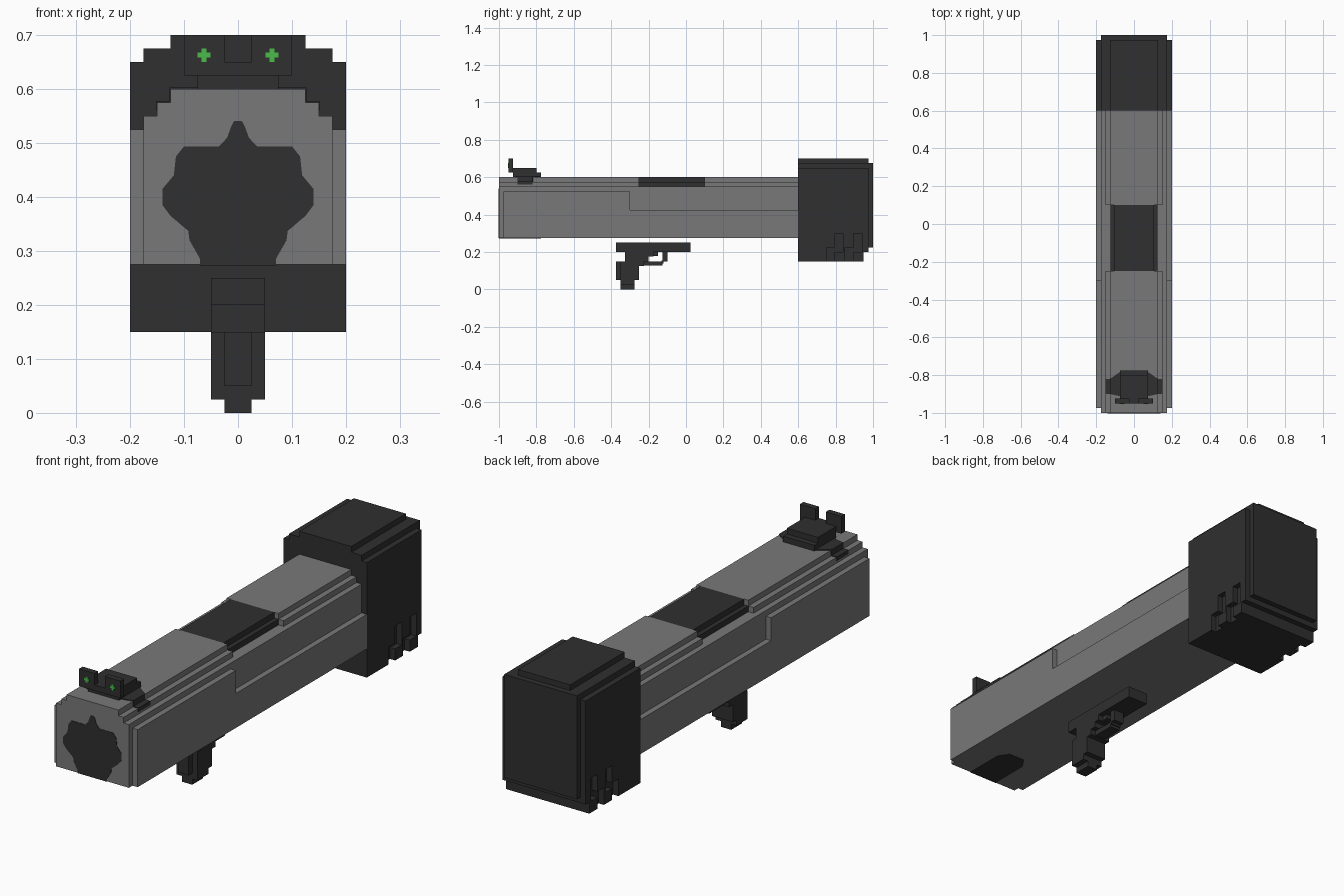
import bpy, bmesh

cube = bpy.data.objects.get("Cube")
if cube:
    bpy.data.objects.remove(cube, do_unlink=True)


def material(name, rgb):
    m = bpy.data.materials.new(name)
    m.use_nodes = True
    m.diffuse_color = (*rgb, 1)
    bsdf = next(n for n in m.node_tree.nodes if n.type == 'BSDF_PRINCIPLED')
    bsdf.inputs["Base Color"].default_value = (*rgb, 1)
    return m


GREY = material("steel grey", (0.19, 0.19, 0.19))
DARK = material("charcoal", (0.029, 0.029, 0.029))
GREEN = material("sight green", (0.07, 0.50, 0.07))


def build(name, mat, *pieces):
    """Join prisms; each piece is (profile, axis, lo, hi)."""
    bm = bmesh.new()
    place = {'x': lambda a, b, t: (t, a, b),
             'y': lambda a, b, t: (a, t, b),
             'z': lambda a, b, t: (a, b, t)}
    for profile, axis, lo, hi in pieces:
        to3d = place[axis]
        ends = [[bm.verts.new(to3d(a, b, t)) for a, b in profile] for t in (lo, hi)]
        faces = [bm.faces.new(ends[0]), bm.faces.new(ends[1][::-1])]
        n = len(profile)
        for i in range(n):
            j = (i + 1) % n
            faces.append(bm.faces.new((ends[0][j], ends[0][i], ends[1][i], ends[1][j])))
        bmesh.ops.recalc_face_normals(bm, faces=faces)
    mesh = bpy.data.meshes.new(name)
    bm.to_mesh(mesh)
    bm.free()
    mesh.materials.append(mat)
    ob = bpy.data.objects.new(name, mesh)
    bpy.context.collection.objects.link(ob)
    return ob


def box(x0, x1, y0, y1, z0, z1):
    return ([(x0, y0), (x1, y0), (x1, y1), (x0, y1)], 'z', z0, z1)


def mid(w, y0, y1, z0, z1):
    return box(-w, w, y0, y1, z0, z1)


def mirror(half):
    return half + [(-x, b) for x, b in reversed(half)]


# Slide: stepped upper edge, narrowed around the ejection port
stepped = mirror([(.175, .275), (.175, .55), (.15, .55), (.15, .575), (.125, .575), (.125, .6)])
plain = mirror([(.175, .275), (.175, .55)])
build("slide", GREY, (stepped, 'y', -1, -.25), (plain, 'y', -.25, .1), (stepped, 'y', .1, .6))

# Side panels: tall at the front, lower behind
panel = [(-.975, .275), (.6, .275), (.6, .425), (-.3, .425), (-.3, .525), (-.975, .525)]
build("side_panels", GREY, (panel, 'x', .175, .2), (panel, 'x', -.2, -.175))

# Ejection port
port = mirror([(.125, .55), (.125, .575), (.105, .575), (.105, .6)])
build("ejection_port", DARK, (port, 'y', -.25, .1))

# Rear block: core, grooved cheeks, stepped top and back plate
cheek = [(.6, .15), (.75, .15)]
for y in (.75, .85):
    cheek += [(y, .15), (y, .225), (y + .045, .225), (y + .045, .3), (y + .09, .3),
              (y + .09, .2), (y + .045, .2), (y + .045, .15)]
cheek.pop(1)
cheek += [(.95, .15), (.95, .2), (.975, .2), (.975, .65), (.6, .65)]
core = [(.6, .15), (.95, .15), (.95, .2), (.975, .2), (.975, .65), (.6, .65)]
build("rear_block", DARK,
      (core, 'x', -.175, .175), (cheek, 'x', .175, .2), (cheek, 'x', -.2, -.175),
      mid(.175, .6, .975, .65, .675), mid(.125, .6, .975, .675, .7),
      mid(.175, .975, 1.0, .225, .675))

# Muzzle patch on the front face, continued underneath
muzzle = mirror([(.07, .275), (.07, .285), (.09, .32), (.092, .337), (.125, .365), (.14, .385),
                 (.14, .415), (.119, .44), (.115, .475), (.1, .494), (.035, .494),
                 (.02, .51), (.013, .53), (.007, .541)])
build("muzzle_patch", DARK, (muzzle, 'y', -1.002, -.999))
under = mirror([(.07, -1.0), (.07, -.82), (.04, -.775)])
build("muzzle_underside", DARK, (under, 'z', .273, .276))

# Dark saddle under the sight, wrapping over the slide steps
saddle = mirror([(.127, -.90), (.127, -.82), (.07, -.78)])
saddle = mirror([(.06, -.915), (.127, -.90), (.127, -.82), (.07, -.78)])
build("sight_saddle", DARK, (saddle, 'z', .575, .603),
      mid(.152, -.90, -.82, .56, .578))

# Sight: base, raised step and a notched crossbar
notch = mirror([(.1, .625), (.1, .7), (.025, .7), (.025, .65)])
build("sight", DARK, mid(.075, -.925, -.775, .6, .625), mid(.075, -.925, -.8, .625, .65),
      (notch, 'y', -.95, -.925))

# Green cross marks on the sight
marks = []
for s in (-1, 1):
    x, z, a, b = s * .063, .663, .0125, .0045
    cross = [(b, a), (b, b), (a, b), (a, -b), (b, -b), (b, -a),
             (-b, -a), (-b, -b), (-a, -b), (-a, b), (-b, b), (-b, a)]
    marks.append(([(x + p, z + q) for p, q in cross], 'y', -.952, -.949))
build("sight_marks", GREEN, *marks)

# Small hanging pistol-shaped grip: rail, stepped handle, front strap and guard
build("grip_rail", DARK, mid(.05, -.375, .025, .2, .25))
build("grip_handle", DARK,
      mid(.05, -.325, -.175, .175, .2), mid(.05, -.325, -.2, .15, .175),
      mid(.05, -.35, -.225, .125, .15), mid(.05, -.35, -.25, .05, .125),
      mid(.05, -.35, -.275, .025, .05), mid(.025, -.35, -.275, 0, .025),
      mid(.025, -.375, -.35, .05, .15))
guard = [(-.23, .128), (-.125, .128), (-.125, .15), (-.1, .15), (-.1, .2),
         (-.125, .2), (-.125, .15), (-.23, .15)]
build("trigger_guard", DARK, mid(.025, -.23, -.125, .128, .15),
      mid(.025, -.125, -.1, .15, .2), mid(.025, -.13, -.12, .14, .155))
build("trigger", DARK, mid(.025, -.175, -.15, .18, .2))
